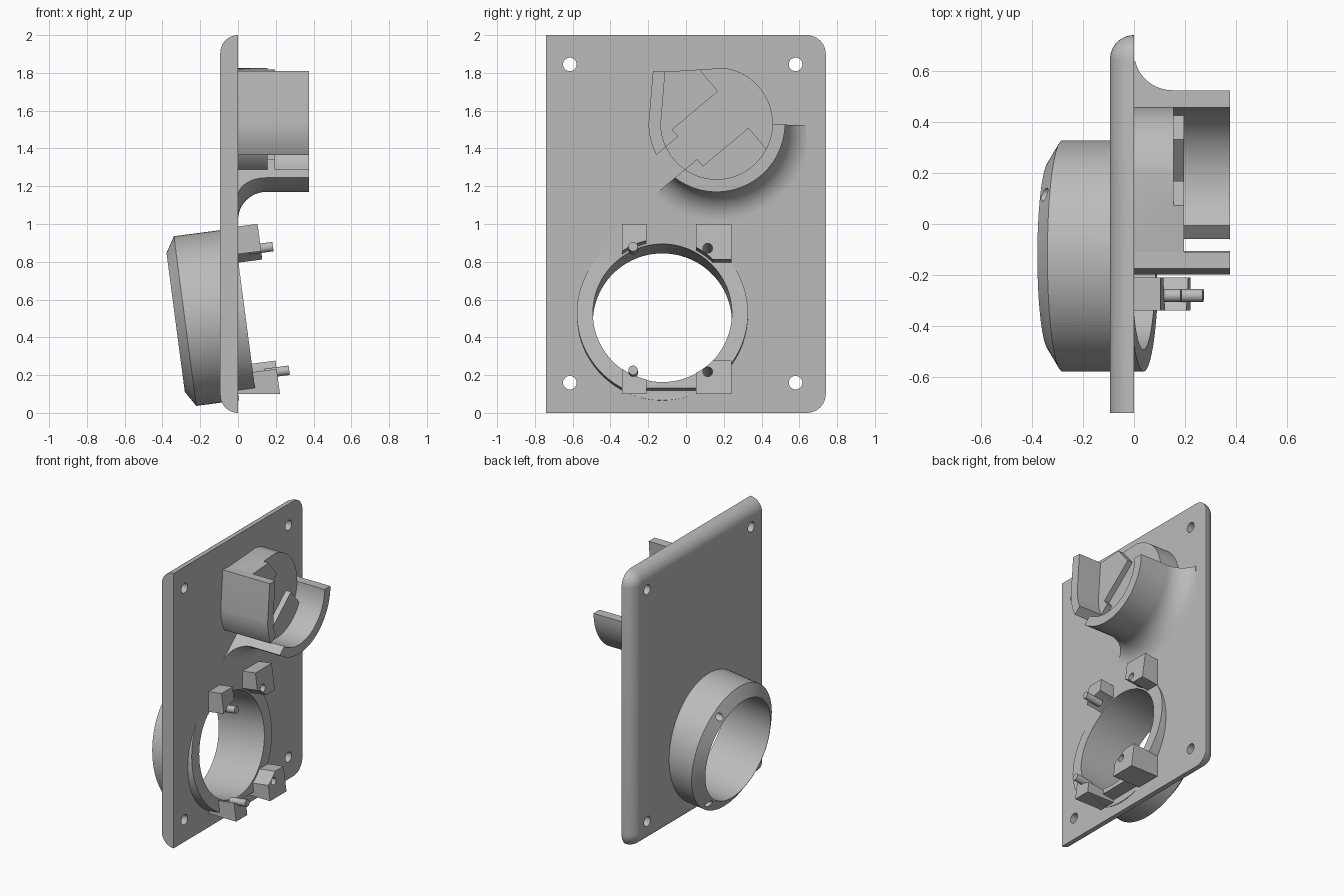
import bpy, bmesh, math
from mathutils import Matrix, Vector

if "Cube" in bpy.data.objects:
    bpy.data.objects.remove(bpy.data.objects["Cube"])

grey = bpy.data.materials.new("light_grey_plastic")
grey.diffuse_color = (0.5, 0.5, 0.5, 1)
grey.use_nodes = True
grey.node_tree.nodes["Principled BSDF"].inputs["Base Color"].default_value = grey.diffuse_color

TILT = Matrix.Translation((0, -0.125, 0.523)) @ Matrix.Rotation(math.radians(-7.5), 4, 'Y')
CUP = Matrix.Translation((0, 0.162, 1.532))
SLOT = CUP @ Matrix.Rotation(math.radians(40), 4, 'X')
WORLD = Matrix.Identity(4)


def loft(name, rings, mat=WORLD):
    """Closed skin through rings of 3D points."""
    bm = bmesh.new()
    vs = [[bm.verts.new(mat @ Vector(p)) for p in ring] for ring in rings]
    n = len(vs[0])
    for a, b in zip(vs, vs[1:]):
        for i in range(n):
            bm.faces.new((a[i], a[(i + 1) % n], b[(i + 1) % n], b[i]))
    bm.faces.new(vs[0])
    bm.faces.new(vs[-1])
    bmesh.ops.recalc_face_normals(bm, faces=bm.faces)
    me = bpy.data.meshes.new(name)
    bm.to_mesh(me)
    bm.free()
    me.materials.append(grey)
    ob = bpy.data.objects.new(name, me)
    bpy.context.collection.objects.link(ob)
    return ob


def prism(name, pts, x0, x1, mat=WORLD):
    return loft(name, [[(x, y, z) for y, z in pts] for x in (x0, x1)], mat)


def box(name, x, y, z, mat=WORLD):
    return prism(name, [(y[0], z[0]), (y[1], z[0]), (y[1], z[1]), (y[0], z[1])], *x, mat)


def arc(r, a0, a1, n, cy=0, cz=0):
    return [(cy + r * math.cos(math.radians(a0 + (a1 - a0) * i / n)),
             cz + r * math.sin(math.radians(a0 + (a1 - a0) * i / n))) for i in range(n + 1)]


def cyl(name, r, x0, x1, y, z, mat=WORLD, n=24):
    return prism(name, arc(r, 0, 360, n, y, z)[:-1], x0, x1, mat)


def combine(ob, other, op='DIFFERENCE'):
    m = ob.modifiers.new(op.lower(), 'BOOLEAN')
    m.operation, m.object, m.solver = op, other, 'EXACT'
    bpy.context.view_layer.objects.active = ob
    bpy.ops.object.modifier_apply(modifier=m.name)
    bpy.data.objects.remove(other)


# Plate: rounded corners on the +y side, rounded outer edge on three sides
rings = []
for i in range(11):
    a = math.pi / 2 * i / 10
    d, x = 0.094 * (1 - math.cos(a)), -0.094 * math.sin(a)
    outline = ([(-0.74, d)] + arc(0.1 - d, -90, 0, 10, 0.64, 0.1)
               + arc(0.1 - d, 0, 90, 10, 0.64, 1.9) + [(-0.74, 2 - d)])
    rings.append([(x, y, z) for y, z in outline])
body = loft("cover_plate", rings)

# Tilted collar with a chamfered rim, flattened below on the inside
collar = loft("collar", [[(s, y, z) for y, z in arc(r, 0, 360, 96)[:-1]]
                         for s, r in ((-0.333, 0.371), (-0.2825, 0.453), (0.038, 0.453))], TILT)
combine(collar, box("flat_cut", (-0.055, 0.3), (-0.6, 0.6), (-0.7, -0.4), TILT))
combine(body, collar, 'UNION')

# Four mounting blocks around the collar
for y in ((-0.213, -0.087), (0.177, 0.365)):
    y = (-0.213, -0.085) if y[0] < 0 else y
    for s0, t in ((0.0, (0.27, 0.46)), (-0.1, (-0.5, -0.27))):
        blk = box("mounting_block", (s0, 0.165), y, t, TILT)
        combine(blk, cyl("bore_clearance", 0.38, -0.4, 0.5, 0, 0, TILT, 96))
        combine(blk, box("base_trim", (-0.5, 0.5), (-1, 1), (-0.3, 0.1)))
        combine(body, blk, 'UNION')

# Collar bore, screw holes through the right blocks, pins on the left blocks
combine(body, cyl("bore", 0.368, -0.6, 0.6, 0, 0, TILT, 96))
for t in (0.33, -0.33):
    combine(body, cyl("screw_hole", 0.026, -0.6, 0.6, 0.24, t, TILT))
    combine(body, cyl("pin", 0.025, 0.1, 0.23, -0.155, t, TILT), 'UNION')

# Plate corner holes
for y in (-0.615, 0.58):
    for z in (0.16, 1.845):
        combine(body, cyl("corner_hole", 0.036, -0.3, 0.2, y, z))


def slot_cut():
    return box("slot_cut", (-0.2, 0.6), (-0.9, -0.1), (-0.078, 0.078), SLOT)


# Cup: lower curved wall with a filleted foot
prof = [(-0.05, 0.295), (0.377, 0.295), (0.377, 0.362)]
prof += [(0.15 - 0.15 * math.sin(a), 0.512 - 0.15 * math.cos(a))
         for a in [math.pi / 2 * i / 12 for i in range(13)]]
prof += [(-0.05, 0.512)]
wall = loft("cup_lower_wall", [[(x, r * c, r * s) for x, r in prof]
                               for c, s in arc(1, -140, -1, 48)], CUP)
combine(wall, slot_cut())
combine(wall, box("foot_trim", (-0.3, 0.6), (0.638, 1), (1, 2)))
combine(body, wall, 'UNION')

# Cup: left wall, curved below and straight above
side = prism("cup_side_wall", arc(0.36, 212, 180, 12) + [(-0.337, 0.278), (-0.272, 0.276)]
             + arc(0.295, 180, 212, 12), -0.05, 0.377, CUP)
combine(side, slot_cut())
combine(body, side, 'UNION')

# Cup floor with a stepped recess
floor = prism("cup_floor", arc(0.297, -180, 82, 72) + [(-0.275, 0.274)], -0.05, 0.195, CUP)
half = [(-0.6, 0.078), (-0.2, 0.078), (-0.2, 0.126), (0.115, 0.126), (0.115, 0.6), (0.6, 0.6)]
combine(floor, prism("recess", half + [(u, -v) for u, v in reversed(half)], 0.155, 0.5, SLOT))
combine(body, floor, 'UNION')

bpy.ops.object.select_all(action='DESELECT')
body.select_set(True)
bpy.context.view_layer.objects.active = body
bpy.ops.object.shade_smooth_by_angle(angle=math.radians(30))
